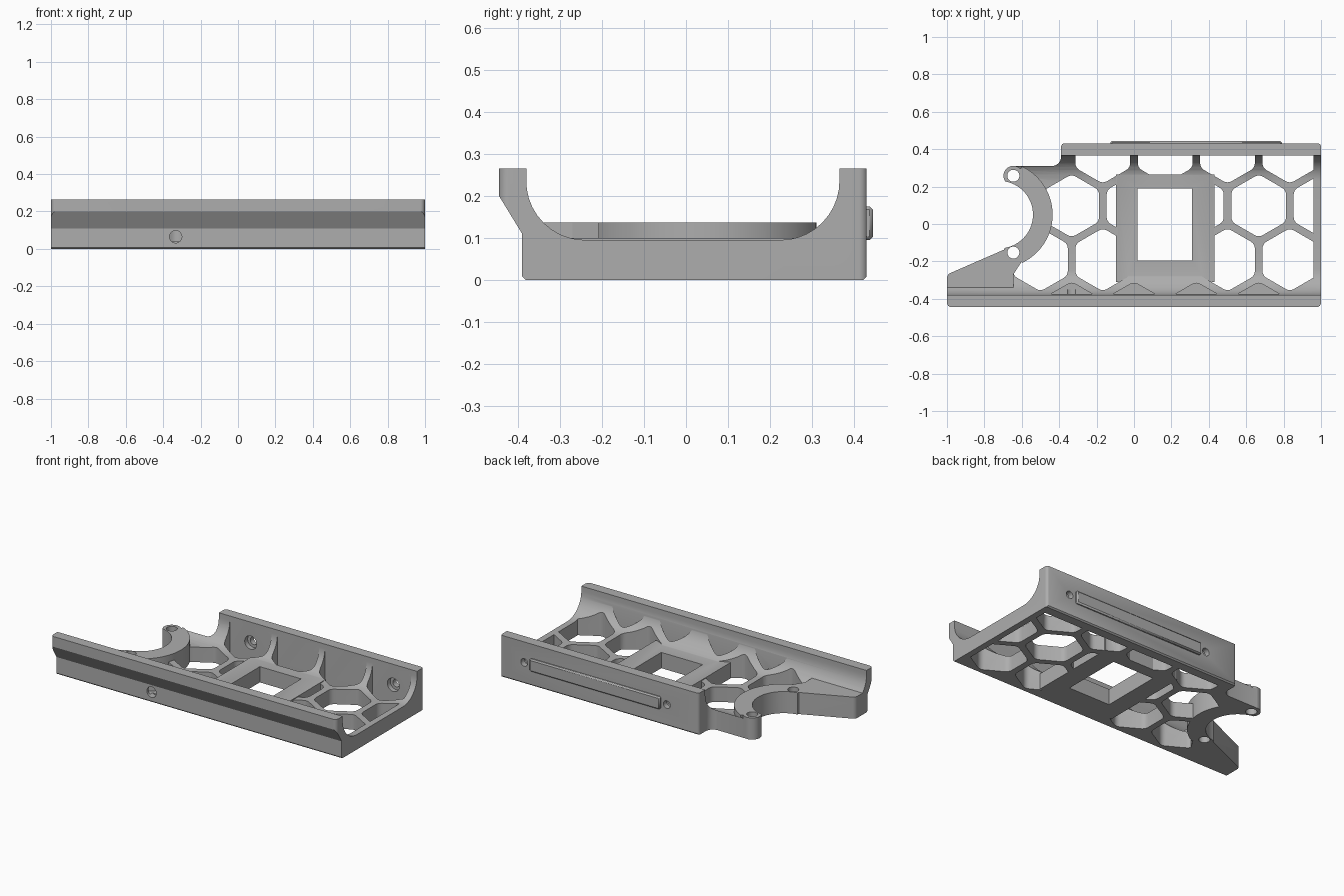
import bpy, bmesh
from math import sin, cos, radians, sqrt
from mathutils import Vector

if "Cube" in bpy.data.objects:
    bpy.data.objects.remove(bpy.data.objects["Cube"], do_unlink=True)

grey = bpy.data.materials.new("plain_grey")
grey.use_nodes = True
grey.diffuse_color = (0.42, 0.42, 0.42, 1)
grey.node_tree.nodes["Principled BSDF"].inputs["Base Color"].default_value = grey.diffuse_color


def fillet(points, steps=10):
    """Round each (u, v, setback) corner with an arc."""
    out = []
    for i, (u, v, r) in enumerate(points):
        c = Vector((u, v))
        if not r:
            out.append(c)
            continue
        a = (Vector(points[i - 1][:2]) - c).normalized()
        b = (Vector(points[(i + 1) % len(points)][:2]) - c).normalized()
        w = sin(a.angle(b) / 2)
        p, q = c + a * r, c + b * r
        for k in range(steps + 1):
            t = k / steps
            f, g, h = (1 - t) ** 2, 2 * t * (1 - t) * w, t * t
            out.append((p * f + c * g + q * h) / (f + g + h))
    return out


def arc(cx, cy, r, start=0, end=360, n=40):
    full = end - start == 360
    return [Vector((cx + r * cos(radians(start + (end - start) * k / n)),
                    cy + r * sin(radians(start + (end - start) * k / n))))
            for k in range(n if full else n + 1)]


def rect(u0, u1, v0, v1, r=0.0):
    return fillet([(u0, v0, r), (u1, v0, r), (u1, v1, r), (u0, v1, r)])


def prism(name, outlines, lo, hi, axis="z"):
    """Extrude closed outlines along an axis."""
    place = {"x": lambda u, v, w: (w, u, v),
             "y": lambda u, v, w: (u, w, v),
             "z": lambda u, v, w: (u, v, w)}[axis]
    bm = bmesh.new()
    for pts in outlines:
        ends = [[bm.verts.new(place(p[0], p[1], w)) for p in pts] for w in (lo, hi)]
        for ring in ends:
            bm.faces.new(ring)
        for i in range(len(pts)):
            j = (i + 1) % len(pts)
            bm.faces.new((ends[0][i], ends[0][j], ends[1][j], ends[1][i]))
    bmesh.ops.recalc_face_normals(bm, faces=bm.faces)
    mesh = bpy.data.meshes.new(name)
    bm.to_mesh(mesh)
    bm.free()
    mesh.materials.append(grey)
    obj = bpy.data.objects.new(name, mesh)
    bpy.context.collection.objects.link(obj)
    return obj


def combine(obj, other, operation):
    """Apply a boolean and drop the helper."""
    mod = obj.modifiers.new("cut", "BOOLEAN")
    mod.operation, mod.object, mod.solver = operation, other, "EXACT"
    bpy.context.view_layer.update()
    new = bpy.data.meshes.new_from_object(obj.evaluated_get(bpy.context.evaluated_depsgraph_get()))
    obj.modifiers.clear()
    obj.data = new
    bpy.data.objects.remove(other, do_unlink=True)


# Trough section swept along the length
section = fillet([(-0.382, 0, 0), (0.422, 0, 0), (0.43, 0.008, 0), (0.43, 0.265, 0),
                  (0.365, 0.265, 0), (0.365, 0.095, 0.14), (-0.38, 0.095, 0.14),
                  (-0.38, 0.265, 0), (-0.445, 0.265, 0), (-0.445, 0.2, 0),
                  (-0.39, 0.11, 0), (-0.39, 0.008, 0)])
tray = prism("tray", [section], -1, 1, "x")

# Plan outline trims the left end
plan = fillet([(-1, -0.445, 0.025), (1, -0.445, 0.025), (1, 0.432, 0.02), (-0.39, 0.432, 0.02),
               (-0.39, 0.31, 0.05), (-0.645, 0.31, 0), (-0.645, 0.22, 0), (-0.6, 0.05, 0),
               (-0.62, -0.11, 0), (-0.69, -0.135, 0), (-1, -0.27, 0.02)])
combine(tray, prism("plan_trim", [plan], -0.1, 0.4), "INTERSECT")

# Honeycomb openings
PITCH, ROW, HEX = 1 / 3, 0.288, 0.169


def hexagon(x, y):
    corners = [(x + HEX * sin(radians(a)), y + HEX * cos(radians(a)), 0.025)
               for a in range(0, 360, 60)]
    return fillet(corners, 4)


def hex_row(row, columns):
    shift = PITCH / 2 if row % 2 else 0
    return [hexagon(c * PITCH + shift, -0.479 + row * ROW) for c in columns]


through = hex_row(1, (-2, -1, 1, 2)) + hex_row(2, (-1, 0, 1, 2, 3)) + hex_row(3, (-1, 0, 1, 2))
for holes, bottom in ((through, -0.1), (hex_row(0, (-1, 0, 1, 2)), 0.04)):
    cutter = prism("honeycomb_cutter", holes, bottom, 0.5)
    combine(cutter, prism("honeycomb_limit", [rect(-0.9, 0.96, -0.375, 0.365)], -0.3, 0.7), "INTERSECT")
    combine(tray, cutter, "DIFFERENCE")

# Central pad with rectangular window
combine(tray, prism("pad", [rect(-0.095, 0.43, -0.31, 0.265)], 0, 0.1), "UNION")
combine(tray, prism("window_cutter", [rect(0.02, 0.31, -0.195, 0.19)], -0.1, 0.4), "DIFFERENCE")

# Raised curved collar, its two bosses and the left foot
CX, CY, TOP = -0.72, 0.05, 0.137
BOSSES = ((-0.645, 0.258), (-0.645, -0.153))
collar = arc(CX, CY, 0.285, -65, 65) + arc(CX, CY, 0.17, 65, -65)
combine(tray, prism("collar", [collar], 0, TOP), "UNION")
foot = fillet([(-1, -0.27, 0.02), (-1, -0.38, 0), (-0.645, -0.38, 0), (-0.645, -0.27, 0),
               (-0.6, -0.2, 0), (-0.62, -0.11, 0), (-0.69, -0.135, 0)])
combine(tray, prism("foot", [foot], 0, TOP), "UNION")
for x, y in BOSSES:
    combine(tray, prism("boss", [arc(x, y, 0.053)], 0, TOP), "UNION")
combine(tray, prism("bite_cutter", [arc(CX, CY, 0.18, n=64)], -0.1, 0.4), "DIFFERENCE")
for x, y in BOSSES:
    combine(tray, prism("boss_hole", [arc(x, y, 0.032)], -0.1, 0.4), "DIFFERENCE")

# Screw holes: two in the back wall with counterbores, one in the front
for x in (-PITCH / 2, 2.5 * PITCH):
    combine(tray, prism("back_screw", [arc(x, 0.135, 0.024)], 0.3, 0.5, "y"), "DIFFERENCE")
    combine(tray, prism("back_counterbore", [arc(x, 0.135, 0.042)], 0.34, 0.395, "y"), "DIFFERENCE")
combine(tray, prism("front_screw", [arc(-PITCH, 0.065, 0.033)], -0.5, -0.35, "y"), "DIFFERENCE")

# Raised strip on the back wall
strip = prism("back_strip", [rect(-0.125, 0.79, 0.095, 0.175)], 0.42, 0.445, "y")
bevel = strip.modifiers.new("edge", "BEVEL")
bevel.width, bevel.segments = 0.008, 1

for obj in (tray, strip):
    bpy.ops.object.select_all(action="DESELECT")
    obj.select_set(True)
    bpy.context.view_layer.objects.active = obj
    bpy.ops.object.shade_smooth_by_angle(angle=radians(30))
